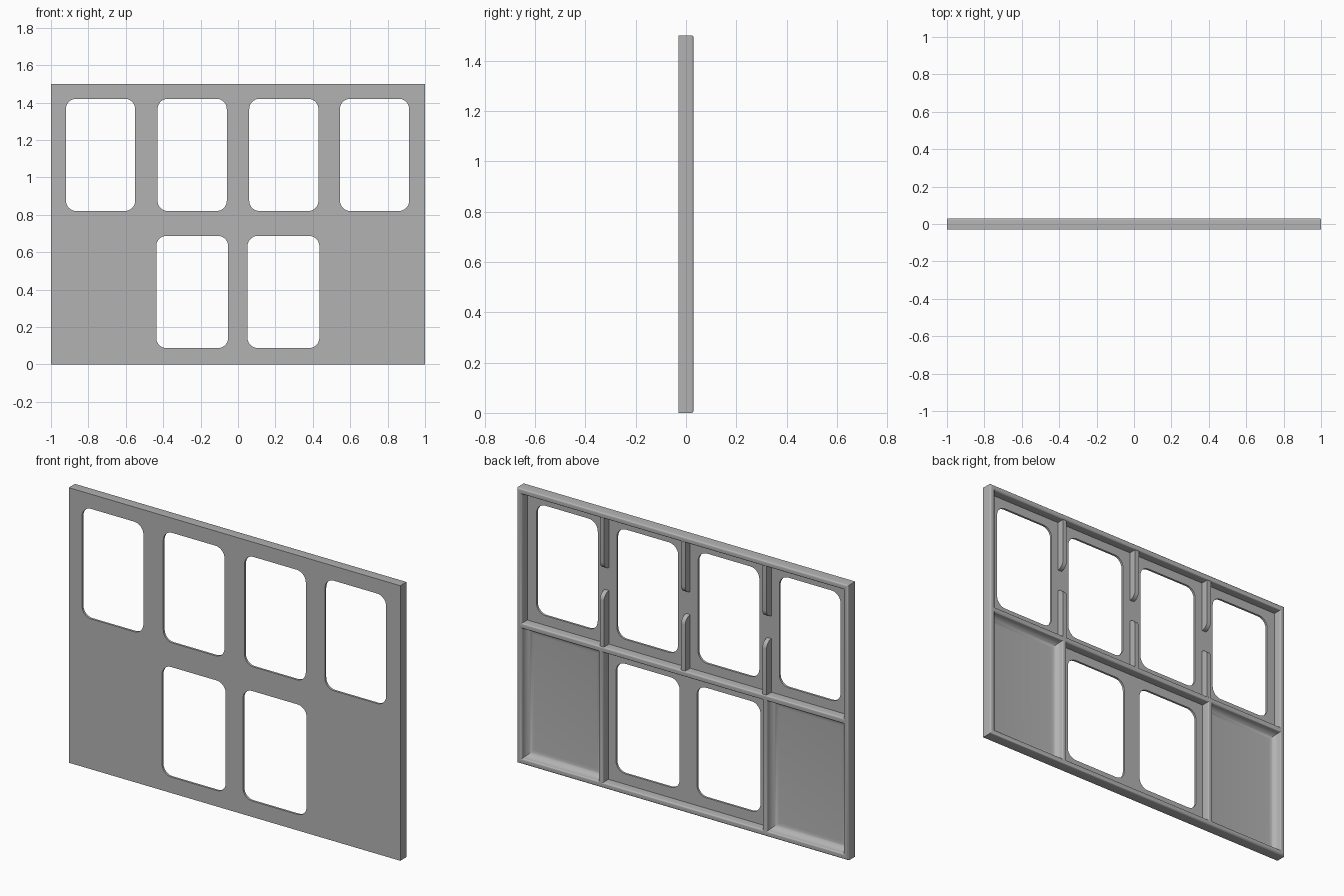
import bpy, bmesh, math
from mathutils import Matrix

cube = bpy.data.objects.get("Cube")
if cube:
    bpy.data.objects.remove(cube, do_unlink=True)

GREY = (0.45, 0.45, 0.45, 1)
grey = bpy.data.materials.new("plain grey")
grey.use_nodes = True
grey.diffuse_color = GREY
grey.node_tree.nodes["Principled BSDF"].inputs["Base Color"].default_value = GREY

FRONT, FLOOR, BACK = -0.03, -0.018, 0.03
TOP, RIM, RAIL = 1.5, 0.03, (0.738, 0.768)


def finish(name, bm):
    bmesh.ops.recalc_face_normals(bm, faces=bm.faces)
    mesh = bpy.data.meshes.new(name)
    bm.to_mesh(mesh)
    bm.free()
    mesh.materials.append(grey)
    obj = bpy.data.objects.new(name, mesh)
    bpy.context.collection.objects.link(obj)
    bpy.ops.object.select_all(action='DESELECT')
    obj.select_set(True)
    bpy.context.view_layer.objects.active = obj
    bpy.ops.object.shade_smooth_by_angle(angle=math.radians(35))
    return obj


def rounded_rect(x0, x1, z0, z1, r=0, steps=8):
    """Outline points of a rectangle with optional round corners."""
    if not r:
        return [(x0, z0), (x1, z0), (x1, z1), (x0, z1)]
    pts = []
    centres = [(x1 - r, z1 - r), (x0 + r, z1 - r), (x0 + r, z0 + r), (x1 - r, z0 + r)]
    for k, (cx, cz) in enumerate(centres):
        for i in range(steps + 1):
            a = math.pi / 2 * (k + i / steps)
            pts.append((cx + r * math.cos(a), cz + r * math.sin(a)))
    return pts


def pierced_slab(outlines, y0, y1):
    """First outline is the edge, the others are holes; extruded from y0 to y1."""
    curve = bpy.data.curves.new("outline", 'CURVE')
    curve.dimensions, curve.fill_mode = '2D', 'BOTH'
    curve.extrude = (y1 - y0) / 2
    for pts in outlines:
        spline = curve.splines.new('POLY')
        spline.points.add(len(pts) - 1)
        for p, (x, z) in zip(spline.points, pts):
            p.co = (x, z, 0, 1)
        spline.use_cyclic_u = True
    tmp = bpy.data.objects.new("outline", curve)
    bm = bmesh.new()
    bm.from_mesh(tmp.to_mesh())
    tmp.to_mesh_clear()
    bpy.data.objects.remove(tmp)
    bpy.data.curves.remove(curve)
    bmesh.ops.remove_doubles(bm, verts=bm.verts, dist=1e-5)
    bmesh.ops.transform(bm, verts=bm.verts, matrix=Matrix.Translation((0, (y0 + y1) / 2, 0))
                        @ Matrix.Rotation(math.pi / 2, 4, 'X'))
    return bm


# Front sheet with six round-cornered windows
edge = rounded_rect(-1, 1, 0, TOP)
windows = [rounded_rect(c - 0.185, c + 0.185, 0.82, 1.42, 0.055)
           for c in (-0.735, -0.245, 0.245, 0.73)]
windows += [rounded_rect(c - 0.192, c + 0.192, 0.087, 0.687, 0.055) for c in (-0.245, 0.243)]
finish("front_sheet", pierced_slab([edge] + windows, FRONT, FLOOR))

# Rear frame: rim, middle rail and two lower dividers, softened on the back edges
inner, outer = 0.481, 0.509
bays = [(RIM - 1, 1 - RIM, RAIL[1], TOP - RIM),
        (-inner, inner, RIM, RAIL[0]),
        (RIM - 1, -outer, RIM, RAIL[0]),
        (outer, 1 - RIM, RIM, RAIL[0])]
bm = pierced_slab([edge] + [rounded_rect(*b) for b in bays], FLOOR, BACK)
bm.normal_update()
back_edges = [e for e in bm.edges if all(abs(v.co.y - BACK) < 1e-4 for v in e.verts)
              and len(e.link_faces) == 2 and e.calc_face_angle() > 1]
bmesh.ops.bevel(bm, geom=back_edges, offset=0.009, segments=4, profile=0.5, affect='EDGES')
finish("rear_frame", bm)

# Cove fillets around the two closed lower panels
COVE, STEPS = 0.04, 8
for side, (x0, x1, z0, z1) in zip(("right", "left"), bays[2:]):
    bm = bmesh.new()
    rings = []
    for i in range(STEPS + 1):
        a = math.pi / 2 * i / STEPS
        d, y = COVE * (1 - math.cos(a)), FLOOR + COVE * (1 - math.sin(a)) + 0.0005
        rings.append([bm.verts.new((x, y, z))
                      for x, z in rounded_rect(x0 + d, x1 - d, z0 + d, z1 - d)])
    for a, b in zip(rings, rings[1:]):
        for k in range(4):
            n = (k + 1) % 4
            bm.faces.new((a[k], a[n], b[n], b[k]))
    bm.faces.new(rings[-1])
    obj = finish(side + "_panel_cove", bm)
    # the cove faces the back
    if obj.data.polygons[-1].normal.y < 0:
        obj.data.flip_normals()

# Upper stub ribs: pairs with rounded tips facing each other across a gap
TIP, HALF = 0.042, 0.0125
for place, x in (("right", -0.49), ("centre", 0), ("left", 0.49)):
    for level, base, tip in (("lower", RAIL[1] - 0.012, 1.06), ("upper", TOP - RIM + 0.012, 1.185)):
        s = 1 if tip > base else -1
        arc = [(FLOOR + TIP * math.sin(t), tip - s * TIP * (1 - math.cos(t)))
               for t in (math.pi / 2 * i / 8 for i in range(9))]
        top = arc[-1][0]
        bm = bmesh.new()
        face = bm.faces.new([bm.verts.new((x - HALF, y, z))
                             for y, z in [(FLOOR, base)] + arc + [(top, base)]])
        ext = bmesh.ops.extrude_face_region(bm, geom=[face])
        moved = [v for v in ext["geom"] if isinstance(v, bmesh.types.BMVert)]
        bmesh.ops.translate(bm, verts=moved, vec=(2 * HALF, 0, 0))
        finish(f"{place}_{level}_rib", bm)
